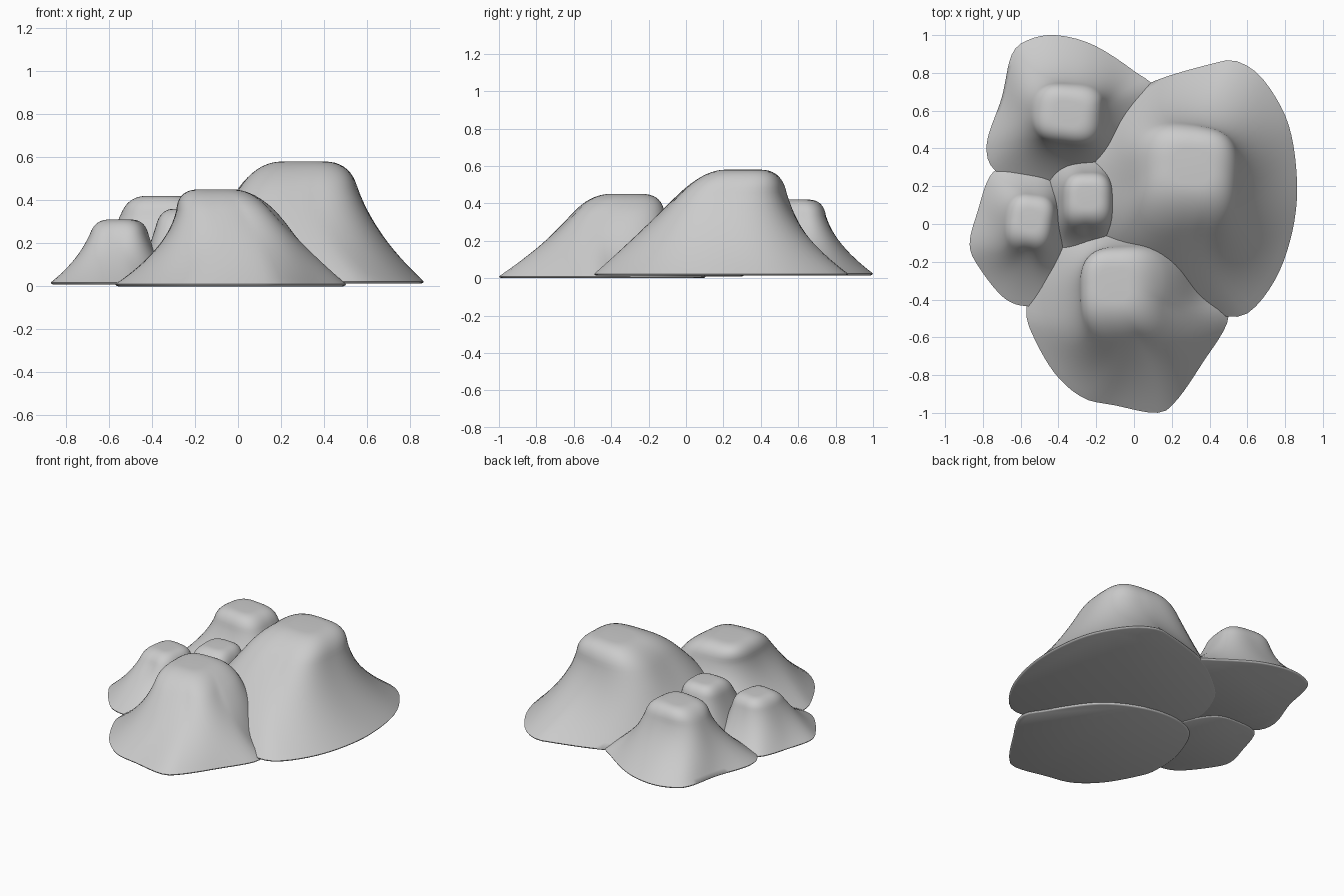
import bpy, bmesh, math
from mathutils import Vector, Matrix

if "Cube" in bpy.data.objects:
    bpy.data.objects.remove(bpy.data.objects["Cube"])

SEGMENTS = 72


def smooth_outline(points):
    """Closed Catmull-Rom curve through the outline points, resampled by length."""
    n, dense = len(points), []
    for i in range(n):
        a, b, c, d = (Vector(points[(i + k - 1) % n]) for k in range(4))
        for s in range(16):
            t = s / 16
            dense.append(0.5 * (2 * b + (c - a) * t + (2 * a - 5 * b + 4 * c - d) * t * t
                                + (3 * b - a - 3 * c + d) * t ** 3))
    lengths = [0]
    for i, p in enumerate(dense):
        lengths.append(lengths[-1] + (dense[(i + 1) % len(dense)] - p).length)
    result, j = [], 0
    for i in range(SEGMENTS):
        target = lengths[-1] * i / SEGMENTS
        while lengths[j + 1] < target:
            j += 1
        f = (target - lengths[j]) / (lengths[j + 1] - lengths[j])
        result.append(dense[j].lerp(dense[(j + 1) % len(dense)], f))
    return result


def rounded_box(bounds, angle, power, turn=0):
    """Point of a rounded, optionally turned rectangle at a given angle."""
    x0, x1, y0, y1 = bounds
    c, s = math.cos(angle - turn), math.sin(angle - turn)
    r = (abs(c) ** power + abs(s) ** power) ** (-1 / power)
    p = Vector((r * c * (x1 - x0) / 2, r * s * (y1 - y0) / 2))
    return Matrix.Rotation(turn, 2) @ p + Vector(((x0 + x1) / 2, (y0 + y1) / 2))


def make_mound(name, base_z, top_z, outline, mid, top, turn=0):
    """Loft from a free base outline through a middle box to a flat rounded top."""
    turn = math.radians(turn)
    centre = Vector(((top[0] + top[1]) / 2, (top[2] + top[3]) / 2))
    rim_z = base_z + 0.01
    height = top_z - rim_z
    columns = []
    for p in smooth_outline(outline):
        d = p - centre
        a = math.atan2(d.y, d.x)
        m, e = rounded_box(mid, a, 2.7, turn / 2), rounded_box(top, a, 3.4, turn)

        def slope(u):
            return (p * (1 - u) * (1 - 2 * u) + m * 4 * u * (1 - u) + e * u * (2 * u - 1))

        inset = p - d.normalized() * 0.012
        column = [inset.to_3d() + Vector((0, 0, base_z)),
                  (p - d.normalized() * 0.003).to_3d() + Vector((0, 0, base_z + 0.004))]
        for k in range(13):
            u = 0.78 * k / 12
            column.append(Vector((*slope(u), rim_z + height * u)))
        # rounded shoulder
        start = column[-1]
        corner = Vector((*e, top_z))
        flat = Vector((*centre.lerp(e, 0.45), top_z))
        for k in range(1, 10):
            t = k / 9
            column.append(start * (1 - t) ** 2 + corner * 2 * t * (1 - t) + flat * t * t)
        columns.append(column)

    bm = bmesh.new()
    rings = [[bm.verts.new(c[k]) for c in columns] for k in range(len(columns[0]))]
    for low, high in zip(rings, rings[1:]):
        for i in range(SEGMENTS):
            j = (i + 1) % SEGMENTS
            bm.faces.new((low[i], low[j], high[j], high[i]))
    bm.faces.new(rings[0][::-1])
    bm.faces.new(rings[-1])
    bmesh.ops.recalc_face_normals(bm, faces=bm.faces)
    mesh = bpy.data.meshes.new(name)
    bm.to_mesh(mesh)
    bm.free()
    obj = bpy.data.objects.new(name, mesh)
    bpy.context.collection.objects.link(obj)
    bpy.ops.object.select_all(action='DESELECT')
    obj.select_set(True)
    bpy.context.view_layer.objects.active = obj
    bpy.ops.object.shade_smooth_by_angle(angle=math.radians(60))


# tallest mound on the right
make_mound("large_mound", 0.013, 0.58,
           [(0.49, -0.49), (0.63, -0.45), (0.77, -0.25), (0.85, 0.02), (0.86, 0.28),
            (0.81, 0.55), (0.68, 0.77), (0.55, 0.86), (0.44, 0.855), (0.08, 0.745),
            (-0.16, 0.58), (-0.3, 0.42), (-0.36, 0.15), (-0.2, -0.2), (0.15, -0.42)],
           (-0.11, 0.63, -0.19, 0.6), (0.09, 0.52, 0.1, 0.51), -3)
# front mound
make_mound("front_mound", 0.0, 0.45,
           [(-0.57, -0.45), (-0.54, -0.58), (-0.42, -0.79), (-0.27, -0.92), (-0.1, -0.96),
            (0.12, -1.0), (0.22, -0.94), (0.36, -0.74), (0.5, -0.5), (0.43, -0.34),
            (0.21, -0.04), (-0.11, 0.1), (-0.4, 0.05), (-0.54, -0.2)],
           (-0.34, 0.27, -0.72, -0.07), (-0.28, 0.07, -0.51, -0.13))
# back left mound
make_mound("back_mound", 0.015, 0.42,
           [(-0.78, 0.42), (-0.7, 0.67), (-0.65, 0.89), (-0.57, 0.97), (-0.42, 1.0),
            (-0.22, 0.95), (0.0, 0.81), (0.11, 0.7), (0.06, 0.42), (-0.15, 0.22),
            (-0.45, 0.16), (-0.72, 0.27)],
           (-0.6, -0.1, 0.36, 0.8), (-0.51, -0.19, 0.44, 0.73), -8)
# left mound
make_mound("left_mound", 0.008, 0.31,
           [(-0.87, -0.11), (-0.83, 0.06), (-0.75, 0.27), (-0.6, 0.31), (-0.42, 0.27),
            (-0.3, 0.03), (-0.34, -0.25), (-0.45, -0.41), (-0.57, -0.435), (-0.69, -0.39),
            (-0.82, -0.23)],
           (-0.73, -0.39, -0.21, 0.2), (-0.66, -0.44, -0.1, 0.14), -10)
# small mound in the middle
make_mound("small_mound", 0.02, 0.36,
           [(-0.48, 0.1), (-0.43, 0.34), (-0.25, 0.42), (-0.05, 0.34), (0.0, 0.1),
            (-0.06, -0.18), (-0.25, -0.28), (-0.43, -0.18)],
           (-0.41, -0.08, -0.09, 0.31), (-0.36, -0.13, 0.02, 0.26))
